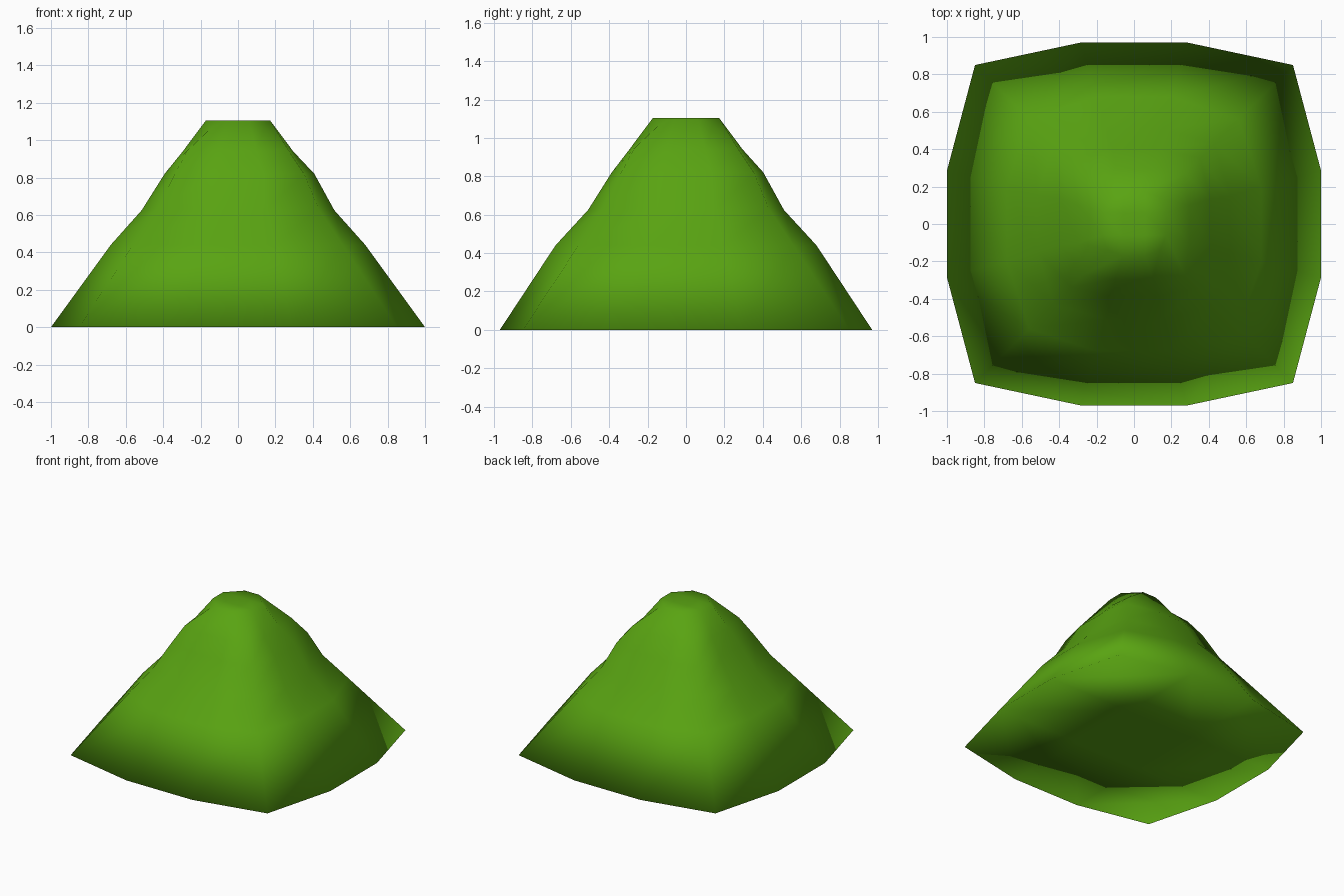
import bpy
import bmesh

cube = bpy.data.objects.get("Cube")
if cube:
    bpy.data.objects.remove(cube, do_unlink=True)

# Leaf green material
green = bpy.data.materials.new("leaf_green")
green.use_nodes = True
colour = (0.1, 0.37, 0.006, 1)
green.diffuse_color = colour
green.node_tree.nodes["Principled BSDF"].inputs["Base Color"].default_value = colour

# Rings from base to tip: side x, side y, tangent offset, side height,
# corner reach, corner height, lean
rings = [
    (1.0, 0.97, 0.285, 0.0, 0.85, 0.0, 0.0),
    (0.68, 0.68, 0.20, 0.44, 0.56, 0.44, 0.0),
    (0.515, 0.51, 0.15, 0.625, 0.43, 0.635, 0.0),
    (0.40, 0.395, 0.125, 0.82, 0.345, 0.82, 0.008),
    (0.295, 0.295, 0.10, 0.94, 0.27, 0.945, 0.0),
    (0.172, 0.172, 0.06, 1.105, 0.14, 1.068, 0.0),
]
QUARTERS = [(1, -1), (1, 1), (-1, 1), (-1, -1)]
bm = bmesh.new()


def add_ring(side_x, side_y, tangent, height, corner, corner_height, lean):
    """Twelve points: a corner and two side points per quarter turn."""
    verts = []
    for k, (sx, sy) in enumerate(QUARTERS):
        verts.append(bm.verts.new((sx * corner + lean, sy * corner + lean, corner_height)))
        nx, ny = QUARTERS[(k + 1) % 4]
        for (ax, ay) in ((sx, sy), (nx, ny)):
            x = sx * side_x if sx == nx else ax * tangent
            y = sy * side_y if sy == ny else ay * tangent
            verts.append(bm.verts.new((x + lean, y + lean, height)))
    return verts


def add_cap(ring, reach, height):
    """Close a ring with a three by three grid of quads."""
    inner = [bm.verts.new((sx * reach, sy * reach, height)) for sx, sy in QUARTERS]
    for k in range(4):
        c = 3 * k
        bm.faces.new((ring[c - 1], ring[c], ring[c + 1], inner[k]))
        bm.faces.new((ring[c + 1], ring[c + 2], inner[(k + 1) % 4], inner[k]))
    bm.faces.new(inner)


# Sloping sides
loops = [add_ring(*r) for r in rings]
for low, high in zip(loops, loops[1:]):
    for i in range(12):
        j = (i + 1) % 12
        bm.faces.new((low[i], low[j], high[j], high[i]))

# Flat base and blunt tip
add_cap(loops[0], rings[0][2], 0.0)
add_cap(loops[-1], rings[-1][2], rings[-1][3])

bmesh.ops.recalc_face_normals(bm, faces=bm.faces)
for face in bm.faces:
    face.smooth = True

mesh = bpy.data.meshes.new("foliage_mound")
bm.to_mesh(mesh)
bm.free()
mesh.materials.append(green)
mound = bpy.data.objects.new("foliage_mound", mesh)
bpy.context.collection.objects.link(mound)
